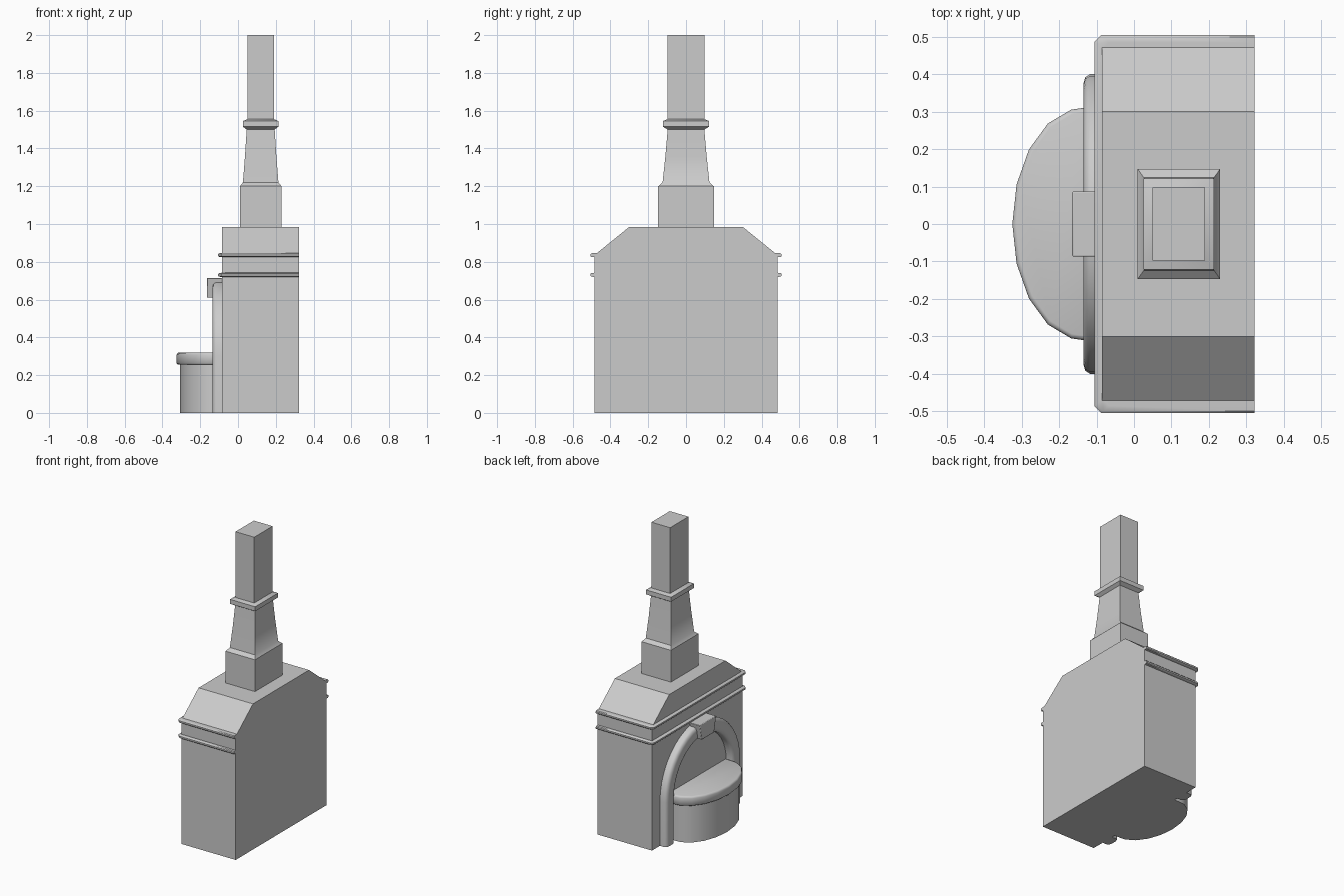
import bpy, bmesh, math

if "Cube" in bpy.data.objects:
    bpy.data.objects.remove(bpy.data.objects["Cube"])

BACK, FRONT = 0.322, -0.085   # the oven mouth faces -x


def loft(name, rings, angle=35, bevel=0):
    """Skin a list of equally sized point rings and cap both ends."""
    bm = bmesh.new()
    rows = [[bm.verts.new(p) for p in ring] for ring in rings]
    n = len(rows[0])
    for a, b in zip(rows, rows[1:]):
        for i in range(n):
            j = (i + 1) % n
            bm.faces.new((a[i], a[j], b[j], b[i]))
    bm.faces.new(rows[0][::-1])
    bm.faces.new(rows[-1])
    bmesh.ops.recalc_face_normals(bm, faces=bm.faces)
    mesh = bpy.data.meshes.new(name)
    bm.to_mesh(mesh)
    bm.free()
    obj = bpy.data.objects.new(name, mesh)
    bpy.context.collection.objects.link(obj)
    if bevel:
        mod = obj.modifiers.new("soft_edges", 'BEVEL')
        mod.width, mod.segments = bevel, 2
        mod.limit_method = 'ANGLE'
        mod.angle_limit = math.radians(50)
    bpy.ops.object.select_all(action='DESELECT')
    bpy.context.view_layer.objects.active = obj
    obj.select_set(True)
    bpy.ops.object.shade_smooth_by_angle(angle=math.radians(angle))
    return obj


def rect(x0, x1, hy, z):
    return [(x0, -hy, z), (x1, -hy, z), (x1, hy, z), (x0, hy, z)]


# Oven body, running up through the frieze to the sloped hood
loft("oven_body", [rect(FRONT, BACK, 0.485, z) for z in (0, 0.835)])
loft("hood", [rect(FRONT, BACK, 0.485, 0.835), rect(FRONT, BACK, 0.30, 0.985)])


# Thin ledges with clipped front corners, flush with the back
def ledge_ring(o, z):
    x, y, c = FRONT - o, 0.485 + o, 0.018
    return [(BACK, -y, z), (x + c, -y, z), (x, -y + c, z),
            (x, y - c, z), (x + c, y, z), (BACK, y, z)]


for name, z in (("lower_ledge", 0.731), ("upper_ledge", 0.835)):
    loft(name, [ledge_ring(o, z + dz) for o, dz in
                ((0.0, -0.011), (0.015, -0.010), (0.02, -0.005),
                 (0.02, 0.005), (0.015, 0.010), (0.0, 0.011))])

# Chimney: plinth, tapering neck, collar and shaft
chimney = [(0.110, 0.147, 0.98), (0.110, 0.147, 1.20), (0.094, 0.124, 1.22),
           (0.083, 0.109, 1.36), (0.074, 0.097, 1.50), (0.094, 0.122, 1.515),
           (0.094, 0.122, 1.545), (0.070, 0.098, 1.555), (0.070, 0.098, 2.0)]
loft("chimney", [rect(0.12 - hx, 0.12 + hx, hy, z) for hx, hy, z in chimney])

# Arch surround: straight legs and a half-round top with softened front edges
path = [(-1, 0, 0.0)]
path += [(-math.cos(math.pi * i / 20), math.sin(math.pi * i / 20), 0.30)
         for i in range(21)]
path += [(1, 0, 0.0)]
section = [(FRONT + 0.01, 0.31), (-0.118, 0.31), (-0.13, 0.318), (-0.135, 0.335),
           (-0.135, 0.375), (-0.13, 0.392), (-0.118, 0.40), (FRONT + 0.01, 0.40)]
loft("arch_surround", [[(x, c * r, base + s * r) for x, r in section]
                       for c, s, base in path], 40)

# Keystone, narrower at the bottom
loft("keystone", [rect(-0.165, FRONT, 0.066, 0.61),
                  rect(-0.165, FRONT, 0.088, 0.715)], bevel=0.004)


# Half-oval hearth: pedestal and overhanging slab
def half_oval(rx, ry, z):
    pts = [(FRONT + 0.01, ry, z), (-0.135, ry, z)]
    for k in range(10, 180, 20):
        a = math.radians(k + 0)
        pts.append((-0.135 - rx * math.sin(a), ry * math.cos(a), z))
    return pts + [(-0.135, -ry, z), (FRONT + 0.01, -ry, z)]


loft("hearth_pedestal", [half_oval(0.172, 0.285, z) for z in (0, 0.265)])
loft("hearth_slab", [half_oval(0.19 - d, 0.31 - d, z) for d, z in
                     ((0.006, 0.256), (0, 0.262), (0, 0.308), (0.004, 0.317), (0.012, 0.32))], 50)
